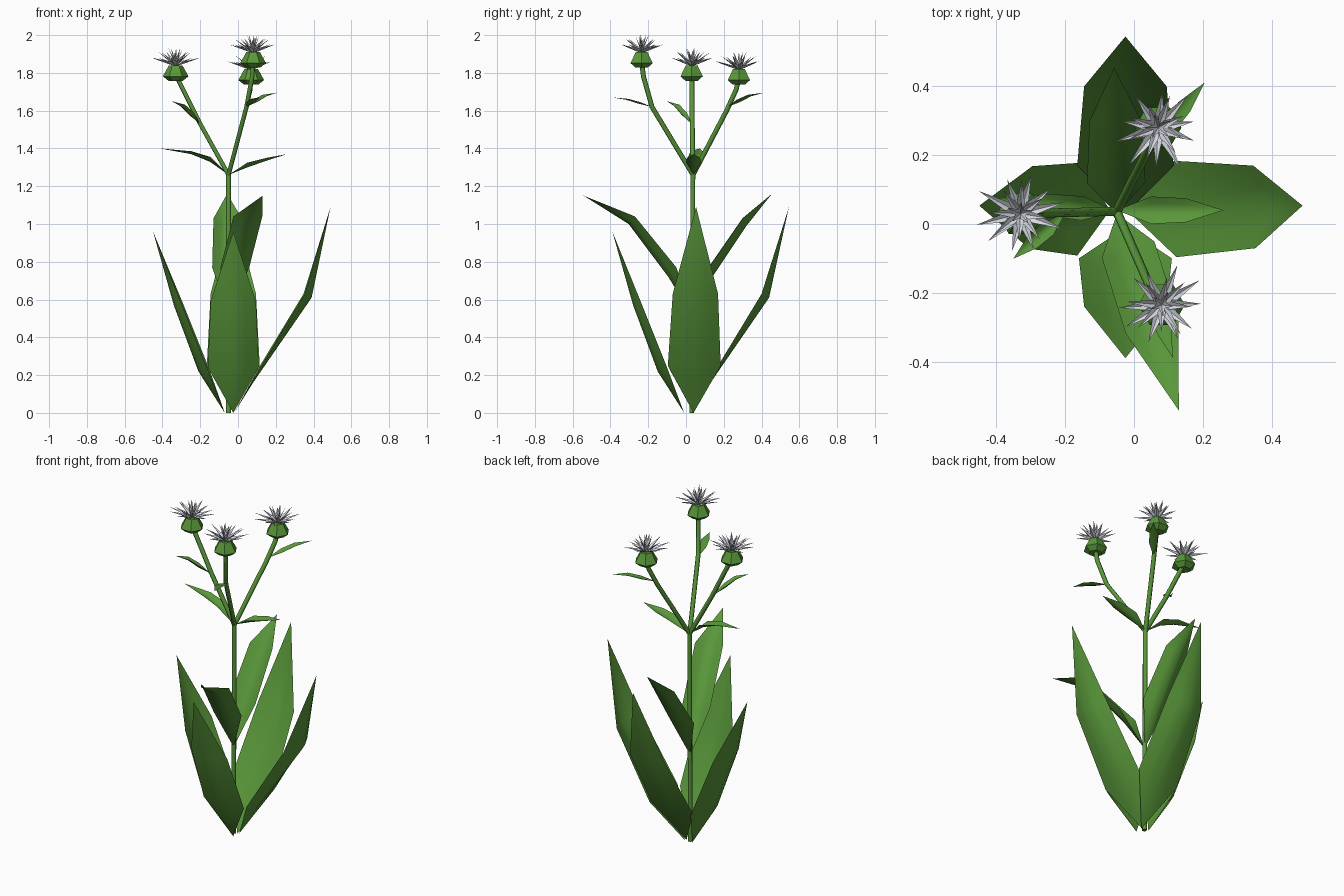
import bpy, bmesh, math, random
from mathutils import Vector

if "Cube" in bpy.data.objects:
    bpy.data.objects.remove(bpy.data.objects["Cube"])

random.seed(4)


def material(name, col):
    m = bpy.data.materials.new(name)
    m.diffuse_color = (*col, 1)
    m.use_nodes = True
    m.node_tree.nodes["Principled BSDF"].inputs["Base Color"].default_value = m.diffuse_color
    return m


GREEN = material("leaf green", (0.10, 0.31, 0.042))
WHITE = material("petal white", (0.68, 0.70, 0.77))


def finish(name, bm, mat, smooth):
    me = bpy.data.meshes.new(name)
    bm.normal_update()
    bm.to_mesh(me)
    bm.free()
    me.materials.append(mat)
    for p in me.polygons:
        p.use_smooth = smooth
    ob = bpy.data.objects.new(name, me)
    bpy.context.collection.objects.link(ob)
    return ob


def leaf(name, origin, angle, rows, tip, base_z=0.0):
    """rows: (keel distance, keel z, edge distance, edge z, half width)"""
    a = math.radians(angle)
    o = Vector((*origin, 0))
    out = Vector((math.cos(a), math.sin(a), 0))
    side = Vector((-math.sin(a), math.cos(a), 0))
    up = Vector((0, 0, 1))
    bm = bmesh.new()
    base = bm.verts.new(o + up * base_z)
    end = bm.verts.new(o + out * tip[0] + up * tip[1])
    grid = []
    for kd, kz, ed, ez, w in rows:
        row = []
        for t in (-1, -0.5, 0, 0.5, 1):
            f = abs(t) ** 1.4
            row.append(bm.verts.new(o + out * (kd + (ed - kd) * f)
                                    + up * (kz + (ez - kz) * f) + side * w * t))
        grid.append(row)
    for i in range(4):
        bm.faces.new((base, grid[0][i + 1], grid[0][i]))
        for r0, r1 in zip(grid, grid[1:]):
            bm.faces.new((r0[i], r0[i + 1], r1[i + 1], r1[i]))
        bm.faces.new((grid[-1][i], grid[-1][i + 1], end))
    return finish(name, bm, GREEN, True)


def stalk(name, pts, radius):
    cu = bpy.data.curves.new(name, 'CURVE')
    cu.dimensions = '3D'
    cu.bevel_depth = radius
    cu.bevel_resolution = 1
    cu.use_fill_caps = True
    sp = cu.splines.new('POLY')
    sp.points.add(len(pts) - 1)
    for p, co in zip(sp.points, pts):
        p.co = (*co, 1)
    cu.materials.append(GREEN)
    ob = bpy.data.objects.new(name, cu)
    bpy.context.collection.objects.link(ob)


def flower(name, c):
    # faceted green cup
    c = Vector(c)
    bm = bmesh.new()
    rings = []
    for z, r in ((-0.082, 0.038), (-0.058, 0.068), (0.0, 0.036)):
        rings.append([bm.verts.new(c + Vector((r * math.cos(k * math.tau / 6),
                                               r * math.sin(k * math.tau / 6), z)))
                      for k in range(6)])
    for r0, r1 in zip(rings, rings[1:]):
        for k in range(6):
            n = (k + 1) % 6
            bm.faces.new((r0[k], r0[n], r1[n], r1[k]))
    bm.faces.new(rings[0][::-1])
    bm.faces.new(rings[-1])
    finish(name + "_cup", bm, GREEN, False)
    # tiers of pointed, folded petals
    bm = bmesh.new()
    for count, reach, rise, w in ((10, 0.13, 0.04, 0.014), (8, 0.095, 0.07, 0.012),
                                  (5, 0.04, 0.09, 0.009)):
        turn = random.random() * 6
        for k in range(count):
            a = turn + k * math.tau / count + random.uniform(-.15, .15)
            s = random.uniform(0.8, 1.08)
            tip = Vector((math.cos(a) * reach * s, math.sin(a) * reach * s, rise))
            side = Vector((-math.sin(a), math.cos(a), 0)) * w
            lift = Vector((0, 0, 0.005))
            b, l, m, r, t = [bm.verts.new(c + v) for v in (
                Vector((0, 0, -0.005)), tip * .3 + side + lift, tip * .3 - lift,
                tip * .3 - side + lift, tip)]
            for f in ((b, m, l), (b, r, m), (m, t, l), (r, t, m)):
                bm.faces.new(f)
    finish(name + "_petals", bm, WHITE, False)


# Large basal leaves: tall pair and short pair
tall = [(.10, .16, .14, .25, .14), (.41, .61, .37, .63, .12)]
short = [(.14, .22, .09, .24, .135), (.27, .57, .23, .59, .12)]
leaf("basal_leaf_right", (-.02, .04), 1.5, tall, (.51, 1.09))
leaf("basal_leaf_back", (-.025, .03), 90, tall, (.515, 1.09))
leaf("basal_leaf_left", (-.07, .04), 178, short, (.38, .96))
leaf("basal_leaf_front", (-.025, -.01), 270, short, (.38, .96))

# Middle leaves on the stem
leaf("middle_leaf_front", (-.05, .03), -72.5,
     [(.13, .72, .11, .77, .08), (.35, 1.0, .34, 1.04, .08)], (.60, 1.15), .52)
leaf("middle_leaf_back", (-.05, .03), 91,
     [(.11, .72, .09, .77, .085), (.29, .99, .27, 1.03, .075)], (.425, 1.16), .52)

# Bracts at the fork
leaf("fork_bract_left", (-.05, .035), 174,
     [(.10, 1.33, .10, 1.355, .035), (.20, 1.37, .20, 1.385, .032)], (.365, 1.40), 1.26)
leaf("fork_bract_right", (-.05, .04), 0,
     [(.10, 1.30, .10, 1.325, .04), (.20, 1.335, .20, 1.35, .035)], (.31, 1.37), 1.26)

# Small bracts on each branch
for nm, o, ang, z0, length, rise in (("left", (-.20, .03), -139, 1.53, .20, .12),
                                     ("front", (.045, -.18), -72, 1.62, .22, .05),
                                     ("back", (.045, .22), 50, 1.62, .25, .075)):
    leaf("branch_bract_" + nm, o, ang,
         [(length * .35, z0 + rise * .35, length * .33, z0 + rise * .5, .024),
          (length * .65, z0 + rise * .75, length * .63, z0 + rise * .85, .022)],
         (length, z0 + rise), z0)

# Stem, branches and flower heads
fork = (-.05, .037, 1.26)
stalk("main_stem", [(-.05, .03, 0), (-.05, .033, .6), fork], .014)
for nm, mid, top in (
        ("left", [(-.20, .033, 1.53), (-.28, .032, 1.69)], (-.33, .03, 1.84)),
        ("front", [(.045, -.18, 1.62), (.075, -.225, 1.78)], (.08, -.235, 1.91)),
        ("back", [(.04, .215, 1.60), (.065, .265, 1.71)], (.07, .28, 1.82))):
    stalk("branch_" + nm, [fork] + mid + [(top[0], top[1], top[2] - .05)], .013)
    flower("flower_" + nm, top)
